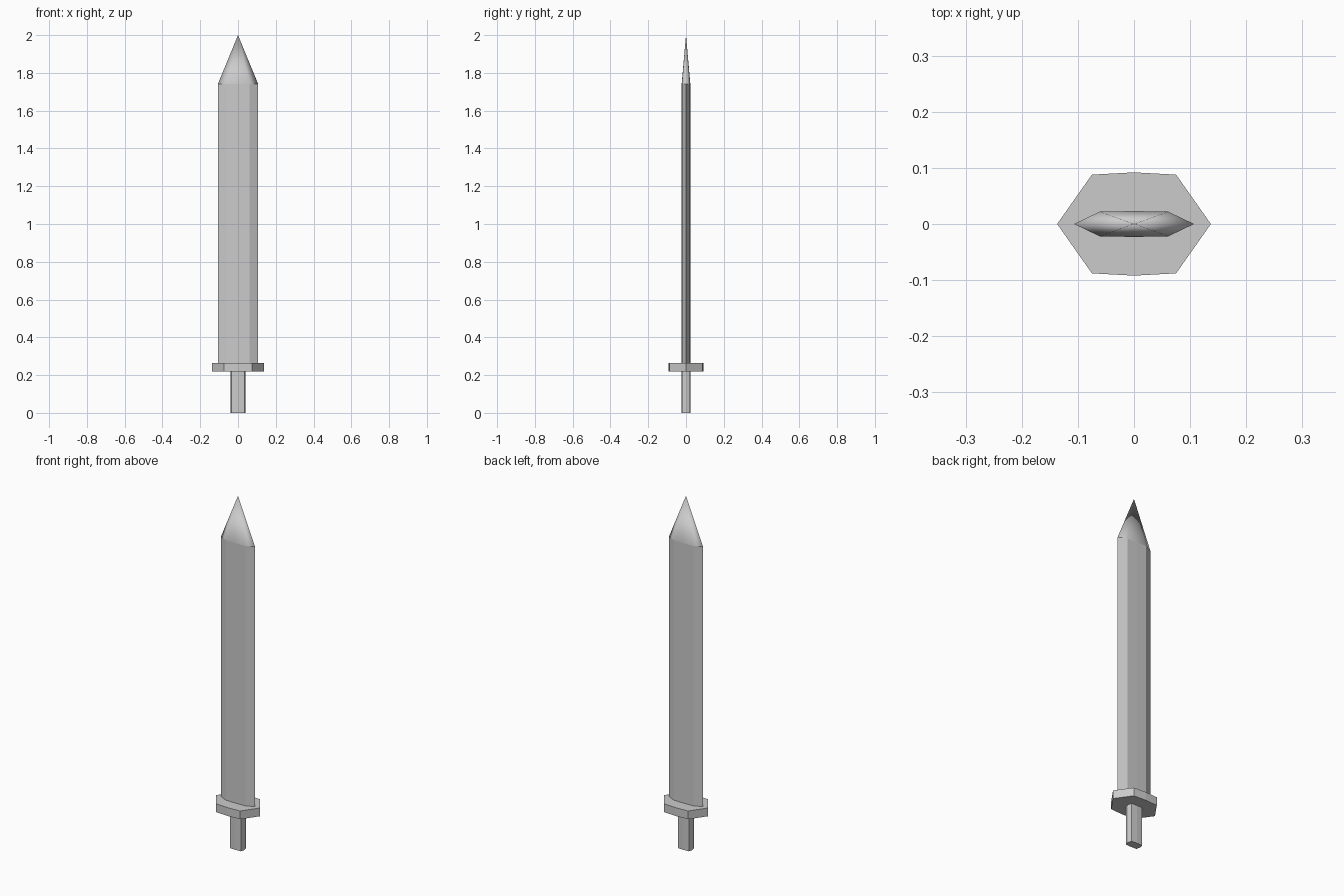
import bpy
import bmesh

if "Cube" in bpy.data.objects:
    bpy.data.objects.remove(bpy.data.objects["Cube"])


def outline(half_width, shoulder_x, shoulder_y, mid_y):
    """Eight-point symmetric cross-section, counter-clockwise from +x."""
    top = [(half_width, 0), (shoulder_x, shoulder_y), (0, mid_y), (-shoulder_x, shoulder_y)]
    return top + [(-x, -y) for x, y in top]


def prism(name, profile, z0, z1, apex=None):
    """Extrude a profile upward; an apex height replaces the top cap with a smooth point."""
    bm = bmesh.new()
    low = [bm.verts.new((x, y, z0)) for x, y in profile]
    high = [bm.verts.new((x, y, z1)) for x, y in profile]
    n = len(profile)
    bm.faces.new(low[::-1])
    for i in range(n):
        j = (i + 1) % n
        bm.faces.new((low[i], low[j], high[j], high[i]))
    if apex is None:
        bm.faces.new(high)
    else:
        tip = bm.verts.new((0, 0, apex))
        for i in range(n):
            bm.faces.new((high[i], high[(i + 1) % n], tip)).smooth = True
    mesh = bpy.data.meshes.new(name)
    bm.to_mesh(mesh)
    bm.free()
    obj = bpy.data.objects.new(name, mesh)
    bpy.context.collection.objects.link(obj)
    return obj


# Grip
prism("handle", outline(0.04, 0.034, 0.022, 0.024), 0.0, 0.218)
# Cross guard
prism("guard", outline(0.137, 0.075, 0.088, 0.092), 0.218, 0.265)
# Blade with pointed tip
prism("blade", outline(0.107, 0.061, 0.022, 0.023), 0.265, 1.74, apex=2.0)
